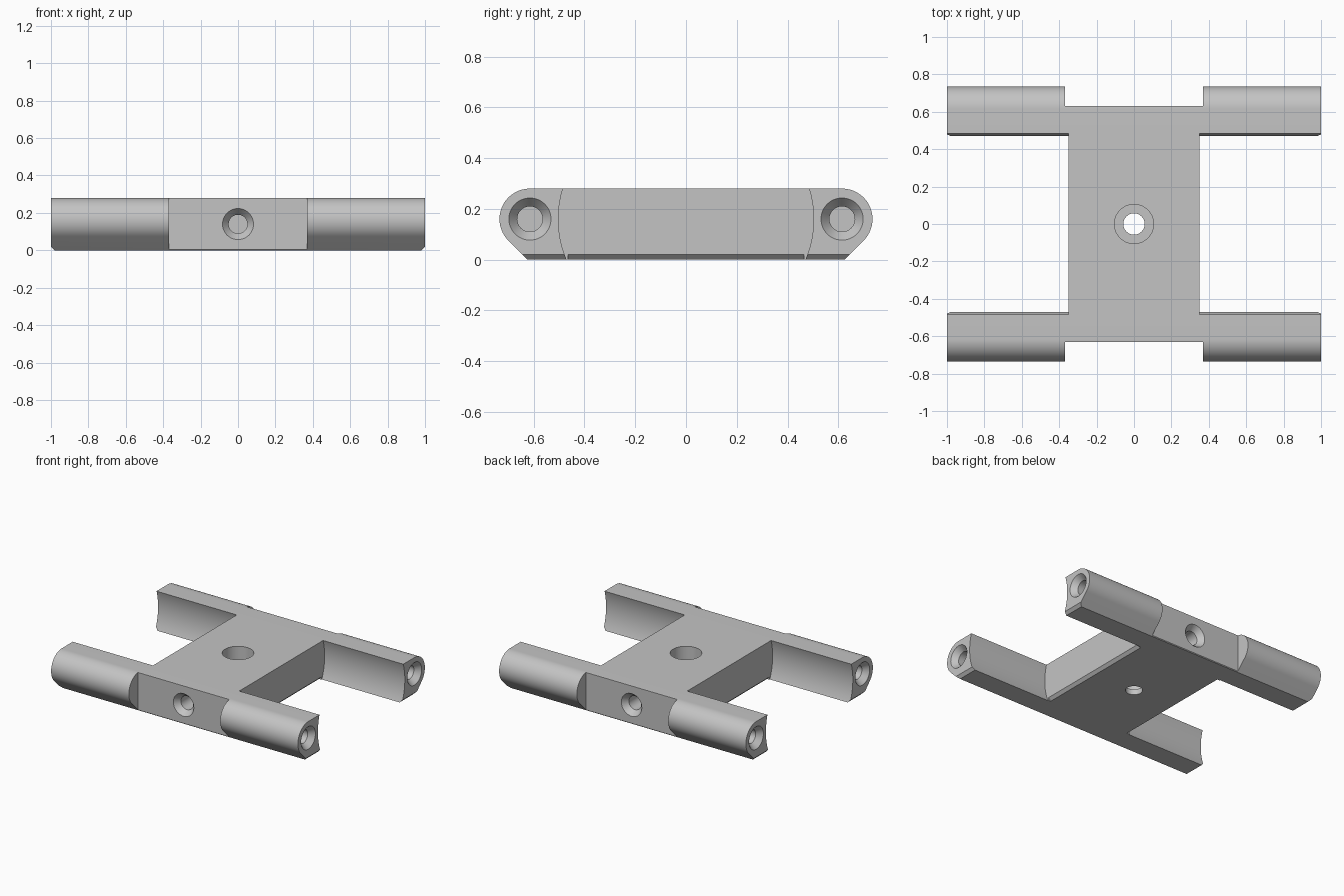
import bpy, bmesh, math
from mathutils import Matrix, Vector

cube = bpy.data.objects.get("Cube")
if cube:
    bpy.data.objects.remove(cube, do_unlink=True)

grey = bpy.data.materials.new("plain grey")
grey.use_nodes = True
COLOR = (0.55, 0.55, 0.55, 1)
grey.diffuse_color = COLOR
grey.node_tree.nodes["Principled BSDF"].inputs["Base Color"].default_value = COLOR


def make_object(name, bm):
    bmesh.ops.recalc_face_normals(bm, faces=bm.faces)
    mesh = bpy.data.meshes.new(name)
    bm.to_mesh(mesh)
    bm.free()
    mesh.materials.append(grey)
    obj = bpy.data.objects.new(name, mesh)
    bpy.context.collection.objects.link(obj)
    return obj


def extrude(name, points, offset):
    """Extrude a closed outline of 3D points along an offset."""
    bm = bmesh.new()
    face = bm.faces.new([bm.verts.new(p) for p in points])
    moved = bmesh.ops.extrude_face_region(bm, geom=[face])["geom"]
    verts = [v for v in moved if isinstance(v, bmesh.types.BMVert)]
    bmesh.ops.translate(bm, verts=verts, vec=offset)
    return make_object(name, bm)


def lathe_cutter(name, profile, origin, direction):
    """Turn (radius, depth) pairs about an inward direction."""
    bm = bmesh.new()
    turn = Vector((0, 0, 1)).rotation_difference(Vector(direction)).to_matrix().to_4x4()
    place = Matrix.Translation(origin) @ turn
    n = 48
    rings = []
    for r, d in profile:
        rings.append([bm.verts.new(place @ Vector((r * math.cos(math.tau * i / n),
                      r * math.sin(math.tau * i / n), d))) for i in range(n)])
    for a, b in zip(rings, rings[1:]):
        for i in range(n):
            j = (i + 1) % n
            bm.faces.new((a[i], a[j], b[j], b[i]))
    bm.faces.new(rings[0])
    bm.faces.new(rings[-1])
    return make_object(name, bm)


def arc(cy, cz, r, start, end, n):
    angles = [math.radians(start + (end - start) * i / n) for i in range(n + 1)]
    return [(cy + r * math.cos(a), cz + r * math.sin(a)) for a in angles]


AXIS_Y, AXIS_Z, R = 0.615, 0.16, 0.12

# Body: rounded bar outline with slanted lower edges
half = [(0.625, 0)] + arc(AXIS_Y, AXIS_Z, R, -45, 90, 30)
outline = half + [(-y, z) for y, z in reversed(half)]
body = extrude("chassis_frame", [(-1, y, z) for y, z in outline], (2, 0, 0))

cutters = []
# Side pockets with hollowed inner arm walls
side = arc(0.093, AXIS_Z, 0.41, -27, 27, 24)
pocket = side + [(-y, z) for y, z in reversed(side)]
for s in (-1, 1):
    cutters.append(extrude("pocket_cutter", [(0.35 * s, y, z) for y, z in pocket], (0.75 * s, 0, 0)))

# Lower chamfers on the arm ends and on the web
for s in (-1, 1):
    for x, w in ((1, 0.8), (0.35, 0.465)):
        tri = [(x - 0.04, -0.02), (x + 0.04, 0.06), (x + 0.04, -0.02)]
        cutters.append(extrude("chamfer_cutter", [(s * a, -w, z) for a, z in tri], (0, 2 * w, 0)))

# Flat recesses at the front and back
for s in (-1, 1):
    rect = [(-0.37, -0.1), (0.37, -0.1), (0.37, 0.4), (-0.37, 0.4)]
    cutters.append(extrude("recess_cutter", [(x, 0.63 * s, z) for x, z in rect], (0, 0.3 * s, 0)))

# Countersunk holes in the arm ends and recesses
sink = [(0.083, -0.02), (0.083, 0), (0.05, 0.04), (0.05, 0.2)]
for s in (-1, 1):
    cutters.append(lathe_cutter("screw_cutter", sink, (0, 0.63 * s, 0.14), (0, -s, 0)))
    for t in (-1, 1):
        cutters.append(lathe_cutter("axle_cutter", sink, (s, t * AXIS_Y, AXIS_Z), (-s, 0, 0)))

# Stepped hole through the middle
bore = [(0.057, -0.05), (0.057, 0.04), (0.105, 0.04), (0.105, 0.35)]
cutters.append(lathe_cutter("center_cutter", bore, (0, 0, 0), (0, 0, 1)))

bpy.ops.object.select_all(action="DESELECT")
bpy.context.view_layer.objects.active = body
body.select_set(True)
for cutter in cutters:
    cutter.hide_render = True
    mod = body.modifiers.new("cut", "BOOLEAN")
    mod.operation = "DIFFERENCE"
    mod.solver = "EXACT"
    mod.object = cutter
    bpy.ops.object.modifier_apply(modifier=mod.name)
    bpy.data.objects.remove(cutter, do_unlink=True)

bpy.ops.object.shade_smooth_by_angle(angle=math.radians(25))
